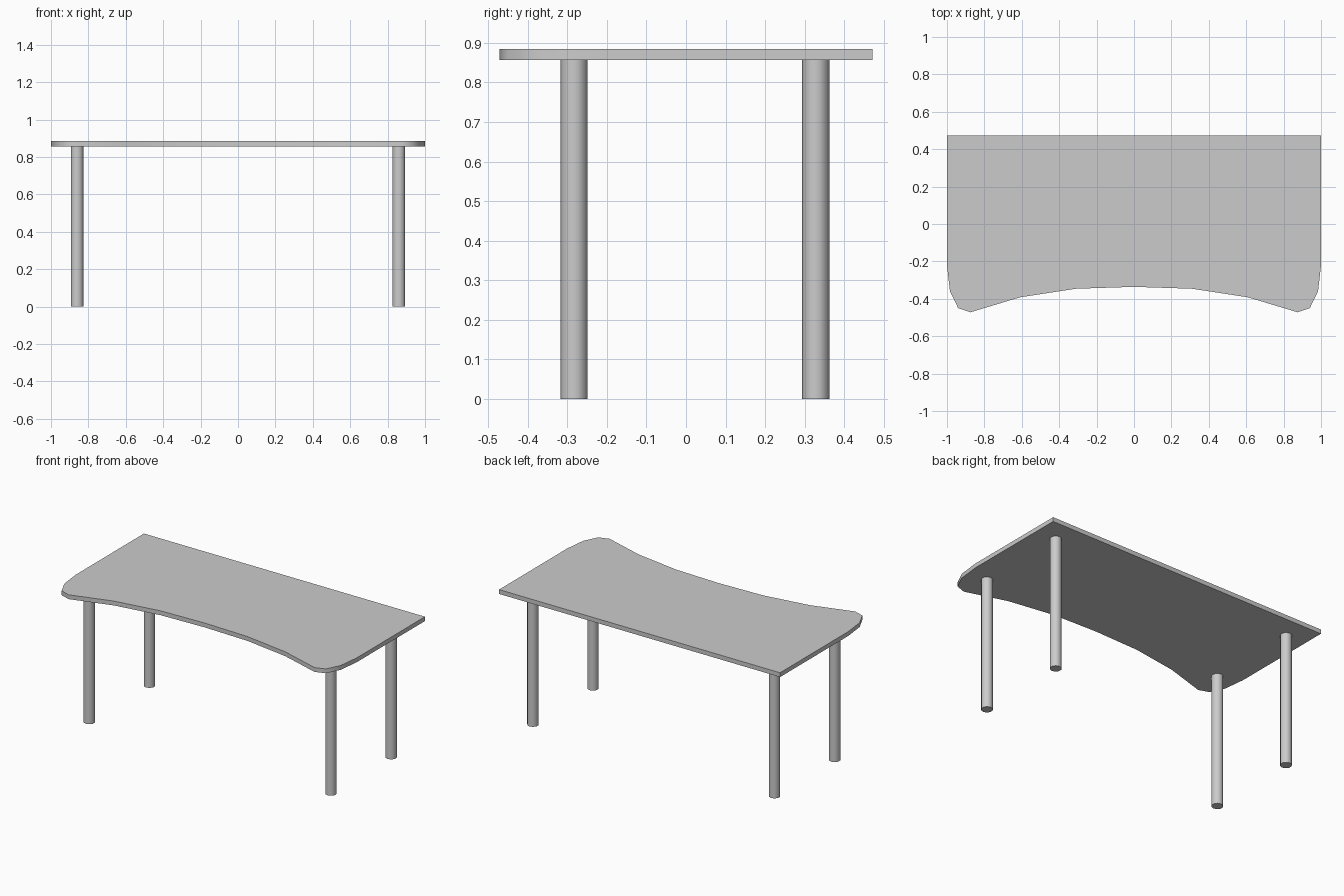
import bpy
import bmesh
import math

cube = bpy.data.objects.get("Cube")
if cube:
    bpy.data.objects.remove(cube, do_unlink=True)

TOP_Z, UNDER_Z = 0.885, 0.857
LEG_RADIUS = 0.0345

grey = bpy.data.materials.new("light grey")
grey.use_nodes = True
colour = (0.6, 0.6, 0.6, 1)
grey.diffuse_color = colour
grey.node_tree.nodes["Principled BSDF"].inputs["Base Color"].default_value = colour


def finish(obj):
    """Assign the material and smooth the curved sides."""
    obj.data.materials.append(grey)
    bpy.ops.object.select_all(action="DESELECT")
    obj.select_set(True)
    bpy.context.view_layer.objects.active = obj
    bpy.ops.object.shade_smooth_by_angle(angle=math.radians(46))


# Tabletop: mirrored half outline with rounded front corners and a curved recess
half = [(1, 0.472), (1, -0.22), (0.984, -0.36), (0.94, -0.45),
        (0.875, -0.472), (0.61, -0.392), (0.31, -0.346)]
outline = half + [(0, -0.336)] + [(-x, y) for x, y in reversed(half)]
bm = bmesh.new()
base = bm.faces.new([bm.verts.new((x, y, UNDER_Z)) for x, y in outline])
extruded = bmesh.ops.extrude_face_region(bm, geom=[base], use_keep_orig=True)
top_verts = [v for v in extruded["geom"] if isinstance(v, bmesh.types.BMVert)]
bmesh.ops.translate(bm, verts=top_verts, vec=(0, 0, TOP_Z - UNDER_Z))
bmesh.ops.recalc_face_normals(bm, faces=bm.faces)
mesh = bpy.data.meshes.new("tabletop")
bm.to_mesh(mesh)
bm.free()
tabletop = bpy.data.objects.new("tabletop", mesh)
bpy.context.collection.objects.link(tabletop)
finish(tabletop)

# Legs: four ten-sided posts
for side, x in (("left", 0.86), ("right", -0.86)):
    for end, y in (("front", -0.283), ("back", 0.328)):
        bpy.ops.mesh.primitive_cylinder_add(
            vertices=10, radius=LEG_RADIUS, depth=UNDER_Z,
            location=(x, y, UNDER_Z / 2))
        leg = bpy.context.object
        leg.name = f"{end}_{side}_leg"
        finish(leg)
